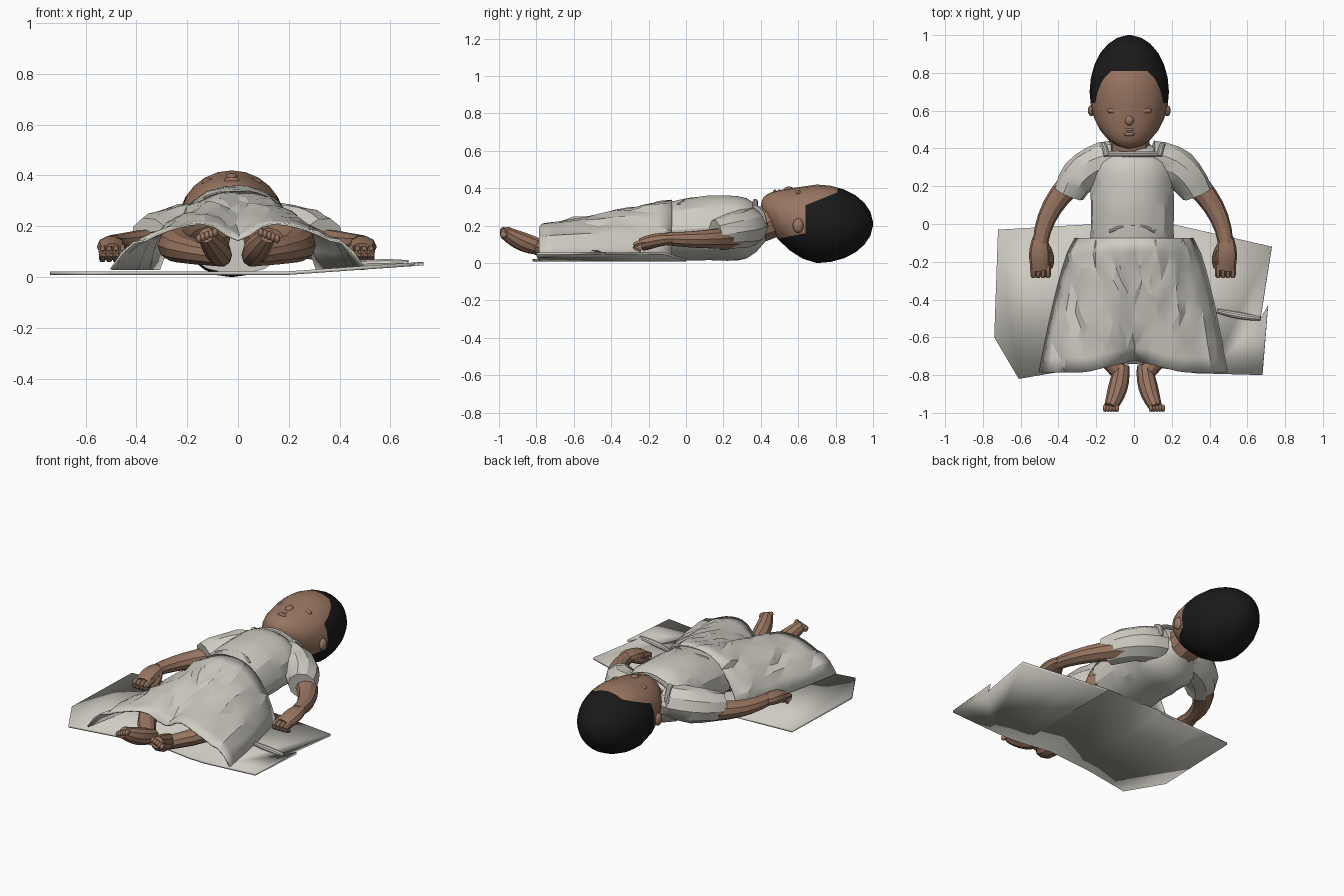
import bpy, bmesh, math, random
from mathutils import Vector

random.seed(4)
if "Cube" in bpy.data.objects:
    bpy.data.objects.remove(bpy.data.objects["Cube"])


def material(name, *colour):
    mat = bpy.data.materials.new(name)
    mat.use_nodes = True
    mat.diffuse_color = (*colour, 1)
    mat.node_tree.nodes["Principled BSDF"].inputs["Base Color"].default_value = (*colour, 1)
    return mat


SKIN = material("brown skin", 0.32, 0.18, 0.12)
HAIR = material("black hair", 0.01, 0.01, 0.01)
CLOTH = material("off white cloth", 0.62, 0.6, 0.54)
SIDES = {"left": 1, "right": -1}


def finish(name, bm, *materials, angle=30, thickness=0):
    """Turn a bmesh into a named, shaded object."""
    bmesh.ops.recalc_face_normals(bm, faces=bm.faces)
    mesh = bpy.data.meshes.new(name)
    bm.to_mesh(mesh)
    bm.free()
    part = bpy.data.objects.new(name, mesh)
    bpy.context.collection.objects.link(part)
    for mat in materials:
        mesh.materials.append(mat)
    if thickness:
        solid = part.modifiers.new("thickness", "SOLIDIFY")
        solid.thickness = thickness
        solid.offset = 0
    bpy.ops.object.select_all(action="DESELECT")
    part.select_set(True)
    bpy.context.view_layer.objects.active = part
    bpy.ops.object.shade_smooth_by_angle(angle=math.radians(angle))


def loft(rings, sides, rough=0):
    """Skin elliptical rings given as (centre, direction, half width, half height)."""
    bm = bmesh.new()
    loops = []
    for centre, direction, width, height in rings:
        across = direction.cross(Vector((0, 0, 1))).normalized()
        up = across.cross(direction).normalized()
        loop = []
        for k in range(sides):
            turn = math.tau * k / sides
            offset = across * width * math.cos(turn) + up * height * math.sin(turn)
            loop.append(bm.verts.new(centre + offset * random.uniform(1 - rough, 1 + rough)))
        loops.append(loop)
    for a, b in zip(loops, loops[1:]):
        for k in range(sides):
            bm.faces.new((a[k - 1], a[k], b[k], b[k - 1]))
    bm.faces.new(loops[0])
    bm.faces.new(loops[-1])
    return bm


def limb(name, mat, start, bend, end, radii, swell=0, flat=1, sides=10, rough=0, steps=6):
    """Tapering tube along a quadratic curve from start to end."""
    start, bend, end = Vector(start), Vector(bend), Vector(end)
    rings = []
    for i in range(steps + 1):
        t = i / steps
        first, second = start.lerp(bend, t), bend.lerp(end, t)
        radius = radii[0] + (radii[1] - radii[0]) * t + swell * math.sin(math.pi * t)
        rings.append((first.lerp(second, t), second - first, radius, radius * flat))
    finish(name, loft(rings, sides, rough), mat)


def blob(name, mat, centre, size):
    bm = bmesh.new()
    bmesh.ops.create_icosphere(bm, subdivisions=2, radius=1)
    for v in bm.verts:
        v.co = Vector(centre) + v.co * Vector(size)
    finish(name, bm, mat, angle=40)


def cut(bm, point, normal):
    bmesh.ops.bisect_plane(bm, geom=bm.verts[:] + bm.edges[:] + bm.faces[:], plane_co=point, plane_no=normal)


# Head: an egg whose lower front is drawn up into the chin
HEAD_X = -0.025
FORWARD = Vector((0, -1, 0))
rings = []
for i in range(13):
    turn = 0.06 + (math.pi - 0.12) * i / 12
    front = max(0, -math.cos(turn))
    radius = 0.21 * math.sin(turn)
    centre = Vector((HEAD_X, 0.7 + 0.3 * math.cos(turn), 0.21 + 0.1 * front ** 2))
    rings.append((centre, FORWARD, radius, radius * (1 - 0.2 * front)))
bm = loft(rings, 24)

# Hair: faces behind the forehead, temple and nape lines
FOREHEAD, EAR = 0.81, 0.64
def temple(y): return 0.31 + 0.4 * (y - EAR)
def nape(y): return 0.16 + 0.2 * (y - EAR)
for y in (FOREHEAD, EAR):
    cut(bm, (0, y, 0), FORWARD)
cut(bm, (0, EAR, temple(EAR)), (0, -0.4, 1))
cut(bm, (0, EAR, nape(EAR)), (0, -0.2, 1))
for face in bm.faces:
    x, y, z = face.calc_center_median()
    face.material_index = int(y > FOREHEAD or z < nape(y) or (y > EAR and z < temple(y)))
finish("head", bm, SKIN, HAIR, angle=40)

# Neck and face
limb("neck", SKIN, (HEAD_X, 0.34, 0.2), (HEAD_X, 0.4, 0.2), (HEAD_X, 0.5, 0.24), (0.12, 0.1), flat=0.9)
blob("nose", SKIN, (HEAD_X, 0.55, 0.39), (0.025, 0.03, 0.02))
for name, y in {"upper_lip": 0.5, "lower_lip": 0.475}.items():
    blob(name, SKIN, (HEAD_X, y, 0.38), (0.03, 0.01, 0.014))
for side, s in SIDES.items():
    blob(side + "_eyelid", SKIN, (HEAD_X + s * 0.08, 0.6, 0.375), (0.04, 0.016, 0.016))
    blob(side + "_ear", SKIN, (HEAD_X + s * 0.2, 0.6, 0.2), (0.02, 0.03, 0.04))

# Bodice: rounded at the shoulders, sinking towards the waist
rings = []
for i in range(12):
    y = 0.425 - 0.05 * i
    shoulder = min(1, (0.44 - y) / 0.14) ** 0.4
    sink = 0.08 * max(0, 0.1 - y)
    rings.append((Vector((-0.01, y, 0.187 - sink)), FORWARD, 0.22 * shoulder, 0.175 * shoulder - sink))
finish("bodice", loft(rings, 18, 0.015), CLOTH, angle=22)
limb("neckline_band", CLOTH, (-0.15, 0.37, 0.28), (0, 0.37, 0.38), (0.14, 0.37, 0.28), (0.014, 0.014))
limb("waist_fold", CLOTH, (-0.13, -0.04, 0.31), (0, 0.03, 0.36), (0.11, -0.04, 0.31), (0.01, 0.01))

# Arms and legs
for side, s in SIDES.items():
    def pair(name, mat, *path, **options):
        limb(side + "_" + name, mat, *[(s * x - 0.005, y, z) for x, y, z in path], **options)

    pair("shoulder_strap", CLOTH, (0.14, 0.36, 0.3), (0.15, 0.42, 0.28), (0.16, 0.42, 0.2), radii=(0.015, 0.015))
    pair("sleeve", CLOTH, (0.1, 0.34, 0.2), (0.27, 0.32, 0.18), (0.34, 0.16, 0.15), radii=(0.1, 0.085),
         swell=0.01, rough=0.05)
    pair("arm", SKIN, (0.28, 0.26, 0.14), (0.47, 0.1, 0.12), (0.49, -0.1, 0.13), radii=(0.07, 0.04), flat=0.9)
    pair("hand", SKIN, (0.49, -0.07, 0.13), (0.5, -0.15, 0.13), (0.49, -0.24, 0.1), radii=(0.04, 0.05),
         swell=0.01, flat=0.7)
    pair("thumb", SKIN, (0.46, -0.12, 0.12), (0.42, -0.18, 0.09), (0.44, -0.23, 0.08), radii=(0.02, 0.014))
    pair("leg", SKIN, (0.1, -0.1, 0.16), (0.4, -0.45, 0.13), (0.06, -0.8, 0.08), radii=(0.1, 0.044), flat=0.9)
    pair("foot", SKIN, (0.06, -0.75, 0.08), (0.07, -0.87, 0.1), (0.12, -0.97, 0.165), radii=(0.04, 0.035),
         swell=0.014)
    for i in range(4):
        x = 0.45 + i * 0.026
        pair(f"finger_{i}", SKIN, (x, -0.2, 0.115), (x, -0.33, 0.1), (x, -0.24, 0.07), radii=(0.017, 0.014), sides=6)
    for i in range(5):
        blob(f"{side}_toe_{i}", SKIN, (s * (0.09 + i * 0.016), -0.975, 0.175 - i * 0.006), (0.012, 0.02, 0.018))

# Front of the skirt: a crumpled sheet draped over the legs
COLUMNS, ROWS = 22, 9
bm = bmesh.new()
grid = []
for j in range(ROWS + 1):
    v = j / ROWS
    row = []
    for i in range(COLUMNS + 1):
        u = 2 * i / COLUMNS - 1
        x = u * (0.31 + 0.19 * v ** 0.7)
        hem = 0.72 + 0.065 * min(1, abs(x) * 4)
        y = -0.075 * (1 - v) - hem * v
        mound = (1 - abs(u) ** 2.6) ** 0.9
        valley = 0.075 * v * v * math.exp(-(x / 0.08) ** 2)
        side_fold = 0.03 * v * math.exp(-((abs(u) - 0.86) / 0.07) ** 2)
        z = 0.03 + (0.305 - 0.115 * v) * mound - valley + side_fold
        crumple = 0.01 if 0 < j < ROWS and abs(u) < 1 else 0
        row.append(bm.verts.new((x + random.uniform(-crumple, crumple), y, z + random.uniform(-crumple, crumple))))
    grid.append(row)
for a, b in zip(grid, grid[1:]):
    for i in range(COLUMNS):
        bm.faces.new((a[i], a[i + 1], b[i + 1], b[i]))
bmesh.ops.triangulate(bm, faces=bm.faces)
finish("skirt_front", bm, CLOTH, angle=18, thickness=0.008)

# Back of the skirt: spread flat, its left edge lifting
outline = [(-0.2, 0), (-0.72, -0.03), (-0.74, -0.6), (-0.61, -0.82), (-0.32, -0.77), (0, -0.74),
           (0.32, -0.79), (0.68, -0.8), (0.71, -0.43), (0.67, -0.5), (0.73, -0.12), (0.2, 0)]
bm = bmesh.new()
bm.faces.new([bm.verts.new((x, y, 0)) for x, y in outline])
for x in (-0.5, -0.2, 0.2, 0.4):
    cut(bm, (x, 0, 0), (1, 0, 0))
for v in bm.verts:
    v.co.z = 0.016 + 0.07 * max(0, v.co.x - 0.2)
finish("skirt_back", bm, CLOTH, thickness=0.014)
limb("skirt_fold", CLOTH, (0.44, -0.46, 0.05), (0.56, -0.49, 0.055), (0.67, -0.5, 0.055), (0.012, 0.012), swell=0.006)
